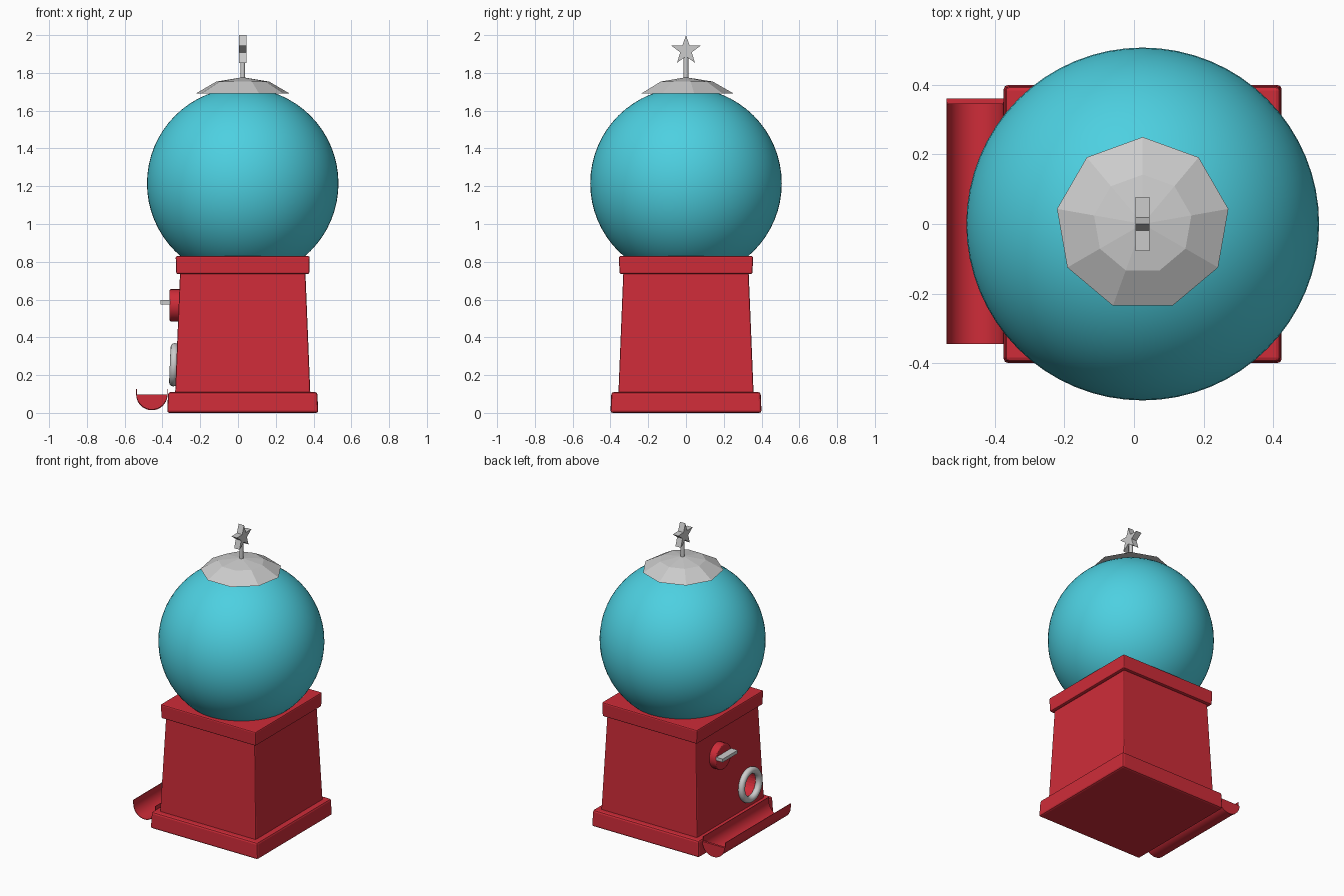
import bpy, bmesh, math
from mathutils import Matrix

if "Cube" in bpy.data.objects:
    bpy.data.objects.remove(bpy.data.objects["Cube"])

CX = 0.025  # vertical axis of the machine


def material(name, rgb):
    m = bpy.data.materials.new(name)
    m.diffuse_color = (*rgb, 1)
    m.use_nodes = True
    m.node_tree.nodes["Principled BSDF"].inputs["Base Color"].default_value = m.diffuse_color
    return m


RED = material("red_paint", (0.62, 0.025, 0.04))
TEAL = material("teal_glass", (0.074, 0.63, 0.75))


def finish(name, bm, mat=None, bevel=0, smooth=False):
    bmesh.ops.recalc_face_normals(bm, faces=bm.faces[:])
    me = bpy.data.meshes.new(name)
    bm.to_mesh(me)
    bm.free()
    ob = bpy.data.objects.new(name, me)
    bpy.context.collection.objects.link(ob)
    if mat:
        me.materials.append(mat)
    if bevel:
        b = ob.modifiers.new("bevel", 'BEVEL')
        b.width, b.segments, b.limit_method = bevel, 2, 'ANGLE'
    if smooth:
        bpy.ops.object.select_all(action='DESELECT')
        ob.select_set(True)
        bpy.context.view_layer.objects.active = ob
        bpy.ops.object.shade_smooth_by_angle(angle=math.radians(35))
    return ob


def loft(name, rings, sides, phase=0, mat=None, bevel=0, smooth=False):
    """Stack regular polygons (radius, z) around the machine axis."""
    bm = bmesh.new()
    loops = []
    for r, z in rings:
        angles = [phase + math.tau * i / sides for i in range(sides)]
        loops.append([bm.verts.new((CX + r * math.cos(a), r * math.sin(a), z)) for a in angles])
    for lo, hi in zip(loops, loops[1:]):
        for i in range(sides):
            j = (i + 1) % sides
            bm.faces.new((lo[i], lo[j], hi[j], hi[i]))
    bm.faces.new(loops[0])
    bm.faces.new(loops[-1])
    return finish(name, bm, mat, bevel, smooth)


def box_stack(name, rings, bevel):
    return loft(name, [(h * math.sqrt(2), z) for h, z in rings], 4, math.pi / 4, RED, bevel)


def extrude_profile(name, pts, offset, mat=None, bevel=0, smooth=False):
    """Fill a planar outline and push it along an offset."""
    bm = bmesh.new()
    f = bm.faces.new([bm.verts.new(p) for p in pts])
    out = bmesh.ops.extrude_face_region(bm, geom=[f], use_keep_orig=True)
    bmesh.ops.translate(bm, vec=offset, verts=[v for v in out['geom'] if isinstance(v, bmesh.types.BMVert)])
    return finish(name, bm, mat, bevel, smooth)


def disc_x(x, y, z, r, n):
    return [(x, y + r * math.cos(math.tau * i / n), z + r * math.sin(math.tau * i / n)) for i in range(n)]


# Stand
box_stack("base", [(0.4, 0.0), (0.395, 0.11)], 0.012)
body = box_stack("body", [(0.358, 0.1), (0.332, 0.74)], 0.008)
box_stack("top_plate", [(0.352, 0.735), (0.355, 0.83)], 0.008)

# Globe
bm = bmesh.new()
bmesh.ops.create_uvsphere(bm, u_segments=64, v_segments=32, radius=0.507,
                          matrix=Matrix.Translation((CX, 0, 1.215)))
finish("globe", bm, TEAL, smooth=True)

# Faceted lid, rod and star
loft("lid", [(0.25, 1.692), (0.142, 1.754), (0.012, 1.775)], 9, math.pi / 2)
loft("rod", [(0.013, 1.76), (0.013, 1.9)], 16, smooth=True)
star = []
for i in range(10):
    r = 0.032 if i % 2 else 0.081
    a = math.pi / 2 + i * math.pi / 5
    star.append((CX - 0.02, r * math.cos(a), 1.919 + r * math.sin(a)))
extrude_profile("star", star, (0.04, 0, 0))

# Coin knob and its handle
extrude_profile("knob", disc_x(-0.362, 0.115, 0.57, 0.085, 24), (0.06, 0, 0), RED, 0.006, True)
extrude_profile("knob_handle", [(-0.41, 0.035, 0.575), (-0.41, 0.195, 0.575),
                                (-0.41, 0.195, 0.597), (-0.41, 0.035, 0.597)], (0.06, 0, 0))

# Chute opening with ring
cutter = extrude_profile("chute_cutter", disc_x(-0.5, -0.2, 0.255, 0.085, 32), (0.4, 0, 0), RED)
cutter.hide_render = True
cutter.hide_set(True)
cut = body.modifiers.new("chute", 'BOOLEAN')
cut.operation, cut.object, cut.solver = 'DIFFERENCE', cutter, 'EXACT'
bpy.ops.mesh.primitive_torus_add(location=(-0.339, -0.2, 0.255), rotation=(0, math.radians(92.4), 0),
                                 major_radius=0.093, minor_radius=0.022,
                                 major_segments=40, minor_segments=12)
ring = bpy.context.object
ring.name = "chute_ring"
bpy.ops.object.shade_smooth()

# Catch trough: thin half pipe along y, closed at the back end
TX, TZ, TR = -0.456, 0.1, 0.083
arc = [(TX + TR * math.cos(a), TZ + TR * math.sin(a))
       for a in (math.pi + math.pi * i / 20 for i in range(21))]
inner = [(TX + (x - TX) * 0.96, TZ + (z - TZ) * 0.96) for x, z in reversed(arc)]
lip = 0.127
shell = [(arc[0][0], lip)] + arc + [(arc[-1][0], lip), (inner[0][0], lip)] + inner + [(inner[-1][0], lip)]
extrude_profile("trough", [(x, -0.345, z) for x, z in shell], (0, 0.695, 0), RED, smooth=True)
extrude_profile("trough_end", [(x, 0.345, z - 0.003) for x, z in arc], (0, 0.015, 0), RED)
